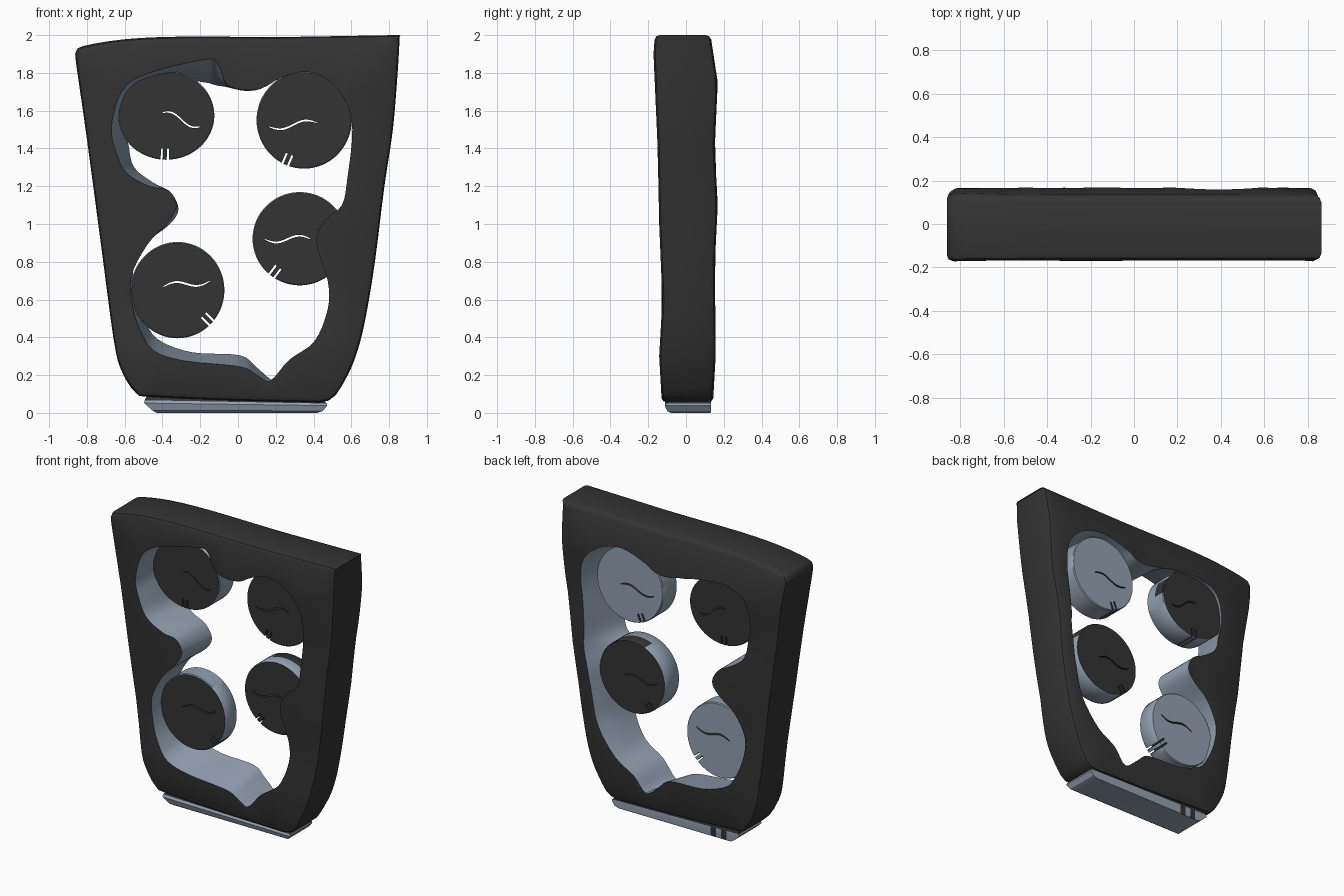
import bpy, bmesh, math
from mathutils import Vector

if "Cube" in bpy.data.objects:
    bpy.data.objects.remove(bpy.data.objects["Cube"])


def material(name, rgb):
    m = bpy.data.materials.new(name)
    m.diffuse_color = (*rgb, 1)
    m.use_nodes = True
    m.node_tree.nodes["Principled BSDF"].inputs["Base Color"].default_value = m.diffuse_color
    return m


DARK = material("charcoal", (0.033, 0.033, 0.033))
LIGHT = material("blue_grey", (0.29, 0.355, 0.44))


def finish(name, bm, angle=40):
    bmesh.ops.recalc_face_normals(bm, faces=bm.faces)
    me = bpy.data.meshes.new(name)
    bm.to_mesh(me)
    bm.free()
    me.materials.append(DARK)
    me.materials.append(LIGHT)
    ob = bpy.data.objects.new(name, me)
    bpy.context.collection.objects.link(ob)
    smooth(ob, angle)
    return ob


def smooth(ob, angle):
    bpy.ops.object.select_all(action='DESELECT')
    ob.select_set(True)
    bpy.context.view_layer.objects.active = ob
    bpy.ops.object.shade_smooth_by_angle(angle=math.radians(angle))


def spline(pts, steps):
    """Closed Catmull-Rom curve through tuples of any size."""
    out, n = [], len(pts)
    for i in range(n):
        p = [Vector(pts[(i + k) % n]) for k in (-1, 0, 1, 2)]
        for s in range(steps):
            t = s / steps
            out.append(0.5 * (2 * p[1] + (p[2] - p[0]) * t
                              + (2 * p[0] - 5 * p[1] + 4 * p[2] - p[3]) * t * t
                              + (3 * p[1] - p[0] - 3 * p[2] + p[3]) * t ** 3))
    return out


def skin(bm, rings, mat):
    """Quads between successive closed rings."""
    for a, b in zip(rings, rings[1:]):
        n = len(a)
        for i in range(n):
            j = (i + 1) % n
            bm.faces.new((a[i], a[j], b[j], b[i])).material_index = mat


def ring(bm, coords):
    return [bm.verts.new(c) for c in coords]


def loop_edges(bm, r):
    return [bm.edges.get((r[i], r[(i + 1) % len(r)])) for i in range(len(r))]


def interp(table, z):
    for (z0, y0), (z1, y1) in zip(table, table[1:]):
        if z <= z1:
            return y0 + (y1 - y0) * max(0, (z - z0) / (z1 - z0))
    return table[-1][1]


# ---- frame: outer silhouette and a hole lofted from front to back
OUTER = [(-.858, 1.91), (-.82, 1.942), (-.6, 1.978), (-.3, 1.992), (.2, 1.990), (.6, 1.996),
         (.84, 2.0), (.855, 1.998), (.855, 1.97), (.845, 1.8), (.82, 1.5), (.775, 1.2),
         (.725, .8), (.675, .5), (.63, .32), (.57, .18), (.48, .065), (.3, .06), (0, .065),
         (-.45, .085), (-.54, .105), (-.62, .23), (-.66, .4), (-.72, .85), (-.8, 1.45),
         (-.85, 1.8), (-.86, 1.88)]
HOLE = [(-.18, 1.87, -.18, 1.75), (-.47, 1.80, -.40, 1.77), (-.61, 1.71, -.55, 1.71),
        (-.67, 1.52, -.60, 1.55), (-.645, 1.38, -.58, 1.42), (-.59, 1.27, -.55, 1.30),
        (-.47, 1.20, -.45, 1.22), (-.37, 1.18, -.36, 1.17), (-.325, 1.10, -.315, 1.08),
        (-.37, 1.01, -.36, 1.0), (-.48, .89, -.48, .9), (-.565, .72, -.555, .75),
        (-.555, .55, -.54, .6), (-.51, .42, -.48, .46), (-.44, .325, -.41, .38),
        (-.28, .275, -.24, .32), (.01, .245, .01, .305), (.1, .2, .1, .24),
        (.17, .17, .2, .17), (.27, .28, .29, .27), (.405, .38, .43, .36),
        (.475, .55, .56, .54), (.475, .7, .61, .75), (.415, .9, .64, .92),
        (.46, 1.02, .66, 1.05), (.55, 1.10, .66, 1.15), (.58, 1.25, .67, 1.3),
        (.605, 1.5, .69, 1.53), (.565, 1.66, .66, 1.67), (.46, 1.775, .55, 1.77),
        (.34, 1.805, .38, 1.81), (.22, 1.77, .2, 1.76), (.13, 1.72, .12, 1.715),
        (.035, 1.71, .035, 1.705), (-.06, 1.74, -.06, 1.725), (-.11, 1.855, -.12, 1.735)]
FRONT_Y = [(0, -.125), (.3, -.142), (.6, -.125), (1, -.142), (1.4, -.15), (1.9, -.172), (2, -.165)]
BACK_Y = [(0, .14), (.3, .157), (.8, .153), (1.1, .168), (1.4, .152), (1.75, .168), (2, .13)]

bm = bmesh.new()
outer = spline(OUTER, 3)


def outer_ring(inset, table, dy):
    pts = []
    for p in outer:
        x, z = p.x * (1 - inset / .75), 1 + (p.y - 1) * (1 - inset)
        pts.append((x, interp(table, z) + dy, z))
    return ring(bm, pts)


shell = [outer_ring(.025, FRONT_Y, 0), outer_ring(.007, FRONT_Y, .009), outer_ring(0, FRONT_Y, .03),
         outer_ring(0, BACK_Y, -.03), outer_ring(.007, BACK_Y, -.009), outer_ring(.025, BACK_Y, 0)]
skin(bm, shell, 0)
hole = spline(HOLE, 4)
walls = []
for k in range(5):
    t = k / 4
    pts = []
    for p in hole:
        x, z = p[0] + (p[2] - p[0]) * t, p[1] + (p[3] - p[1]) * t
        y0, y1 = interp(FRONT_Y, z), interp(BACK_Y, z)
        pts.append((x, y0 + (y1 - y0) * t, z))
    walls.append(ring(bm, pts))
skin(bm, walls, 1)
for a, b in ((shell[0], walls[0]), (shell[-1], walls[-1])):
    bmesh.ops.triangle_fill(bm, use_beauty=True, use_dissolve=False, normal=(0, -1, 0),
                            edges=loop_edges(bm, a) + loop_edges(bm, b))
finish("frame", bm)


# ---- round inserts with a wavy slit and two short rim notches
def prism(name, outline, y0=-.3, y1=.3):
    b = bmesh.new()
    rings = [ring(b, [(x, y, z) for x, z in outline]) for y in (y0, y1)]
    skin(b, rings, 0)
    for r in rings:
        b.faces.new(r)
    ob = finish(name, b)
    ob.hide_render = True
    return ob


def disc(name, cx, cz, rx, rz, y0, y1, back_mat, start, end, amp, notch_deg, patch=(0, 0)):
    b = bmesh.new()
    n = 64

    def circle(y, s):
        return ring(b, [(cx + rx * s * math.cos(2 * math.pi * i / n), y,
                         cz + rz * s * math.sin(2 * math.pi * i / n)) for i in range(n)])
    mid = (y0 + y1) / 2
    rings = [circle(y0, .98), circle(y0 + .006, 1), circle(mid, 1), circle(y1 - .006, 1), circle(y1, .98)]
    skin(b, rings, 1)
    b.faces.new(rings[0]).material_index = 0
    b.faces.new(rings[-1]).material_index = back_mat
    # dark patch on the rear half of the rim
    for f in b.faces:
        c = f.calc_center_median()
        ang = math.degrees(math.atan2(c.z - cz, c.x - cx))
        if len(f.verts) == 4 and c.y > mid and patch[0] < ang < patch[1]:
            f.material_index = 0
    ob = finish(name, b)

    # slit outline
    s, e = Vector(start), Vector(end)
    up, low = [], []
    for i in range(21):
        t = i / 20
        p = s.lerp(e, t) + Vector((0, amp * math.sin(2 * math.pi * t)))
        w = .0015 + .004 * math.sin(math.pi * t) ** .5 if 0 < t < 1 else .0015
        up.append((p.x, p.y + w))
        low.append((p.x, p.y - w))
    cutters = [prism("slit_cutter", up + low[::-1])]

    # notch outlines
    a = math.radians(notch_deg)
    d = Vector((math.cos(a), math.sin(a)))
    q = Vector((-d.y, d.x))
    r = rx * rz / math.hypot(rz * d.x, rx * d.y)
    for off in (-.016, .016):
        m = Vector((cx, cz)) + q * off
        cutters.append(prism("notch_cutter", [tuple(m + d * (r + u) + q * v) for u, v in
                                              ((-.06, -.0055), (.03, -.0055), (.03, .0055), (-.06, .0055))]))
    for c in cutters:
        mod = ob.modifiers.new("cut", 'BOOLEAN')
        mod.object, mod.operation, mod.solver = c, 'DIFFERENCE', 'EXACT'
    dg = bpy.context.evaluated_depsgraph_get()
    me = bpy.data.meshes.new_from_object(ob.evaluated_get(dg))
    ob.modifiers.clear()
    ob.data = me
    for c in cutters:
        bpy.data.objects.remove(c)
    smooth(ob, 40)


disc("upper_left_disc", -.38, 1.575, .255, .235, -.02, .14, 0, (-.40, 1.59), (-.2, 1.515), .018, -92, (0, 28))
disc("upper_right_disc", .35, 1.55, .252, .257, -.045, .11, 1, (.165, 1.515), (.42, 1.535), -.018, -113)
disc("middle_right_disc", .327, .922, .25, .247, -.04, .115, 0, (.14, .92), (.385, .92), -.018, -127, (20, 115))
disc("lower_left_disc", -.32, .65, .248, .255, -.03, .095, 1, (-.40, .665), (-.145, .70), .018, -44)

# ---- foot plate with sloping sides, a dark top and a dark patch on its back edge
bm = bmesh.new()


def plate_ring(x0, x1, y0, y1, z):
    back = [x1, -.28, -.32, -.36, -.40, x0]
    pts = [(x0, y0, z), (x1, y0, z)] + [(x, y1, z) for x in back]
    return ring(bm, [(x, y, c - (.025 * x * c / .08)) for x, y, c in pts])


layers = [plate_ring(-.43, .42, -.08, .13, 0), plate_ring(-.455, .45, -.10, .132, .012),
          plate_ring(-.497, .472, -.112, .132, .045), plate_ring(-.495, .47, -.105, .132, .058)]
top = plate_ring(-.48, .45, -.09, .125, .082)
skin(bm, layers, 1)
skin(bm, [layers[-1], top], 0)
bm.faces.new(layers[0]).material_index = 1
bm.faces.new(top).material_index = 0
for f in bm.faces:
    c = f.calc_center_median()
    if c.y > .12 and (-.32 < c.x < -.28 or -.40 < c.x < -.36):
        f.material_index = 0
finish("foot_plate", bm, 30)
